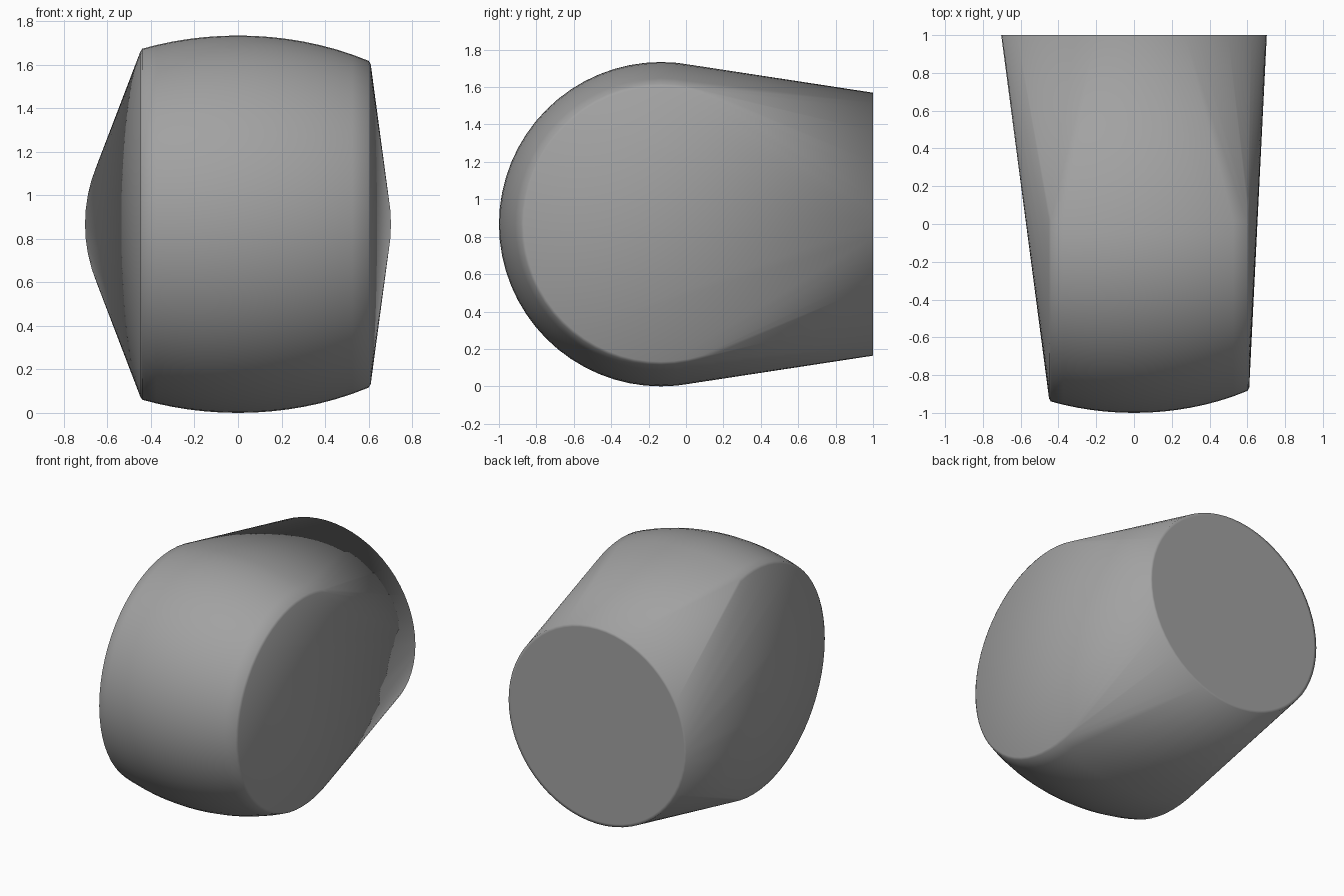
import bpy, bmesh, math

if "Cube" in bpy.data.objects:
    bpy.data.objects.remove(bpy.data.objects["Cube"])

R, CY, CZ, WIDE = 0.867, -0.133, 0.867, 1.2   # bulged drum: radius, centre, x half-axis
SEG = 64

bm = bmesh.new()


def ring(make, n=SEG):
    for i in range(n):
        a = 2 * math.pi * i / n
        bm.verts.new(make(math.cos(a), math.sin(a)))


# Bulged drum, truncated on both sides with softened rims
xs = [-0.44] + [-0.45 + 1.05 * i / 14 for i in range(1, 15)]
rings = [(x, R * math.sqrt(1 - (x / WIDE) ** 2)) for x in xs]
rings += [(-0.45, 0.79), (0.61, 0.735)]
for x, r in rings:
    ring(lambda c, s: (x, CY + r * c, CZ + r * s))

# Flat round back end
ring(lambda c, s: (0.703 * c, 1.0, CZ + 0.703 * s))

# Stretch a skin over drum and back disc
res = bmesh.ops.convex_hull(bm, input=bm.verts[:])
loose = {g for g in res["geom_interior"] + res["geom_unused"]
         if isinstance(g, bmesh.types.BMVert)}
bmesh.ops.delete(bm, geom=list(loose), context='VERTS')
bmesh.ops.dissolve_limit(bm, angle_limit=0.002, verts=bm.verts[:], edges=bm.edges[:])
bmesh.ops.recalc_face_normals(bm, faces=bm.faces[:])

# Narrow inset keeps the back disc flat while its rim shades softly
back = [f for f in bm.faces if f.normal.y > 0.999]
bmesh.ops.inset_region(bm, faces=back, thickness=0.02)
for f in bm.faces:
    f.smooth = True

mesh = bpy.data.meshes.new("tapered_body")
bm.to_mesh(mesh)
bm.free()
body = bpy.data.objects.new("tapered_body", mesh)
bpy.context.collection.objects.link(body)

# Dark grey finish
mat = bpy.data.materials.new("dark_grey")
mat.diffuse_color = (0.36, 0.36, 0.36, 1)
mat.use_nodes = True
mat.node_tree.nodes["Principled BSDF"].inputs["Base Color"].default_value = mat.diffuse_color
mesh.materials.append(mat)
